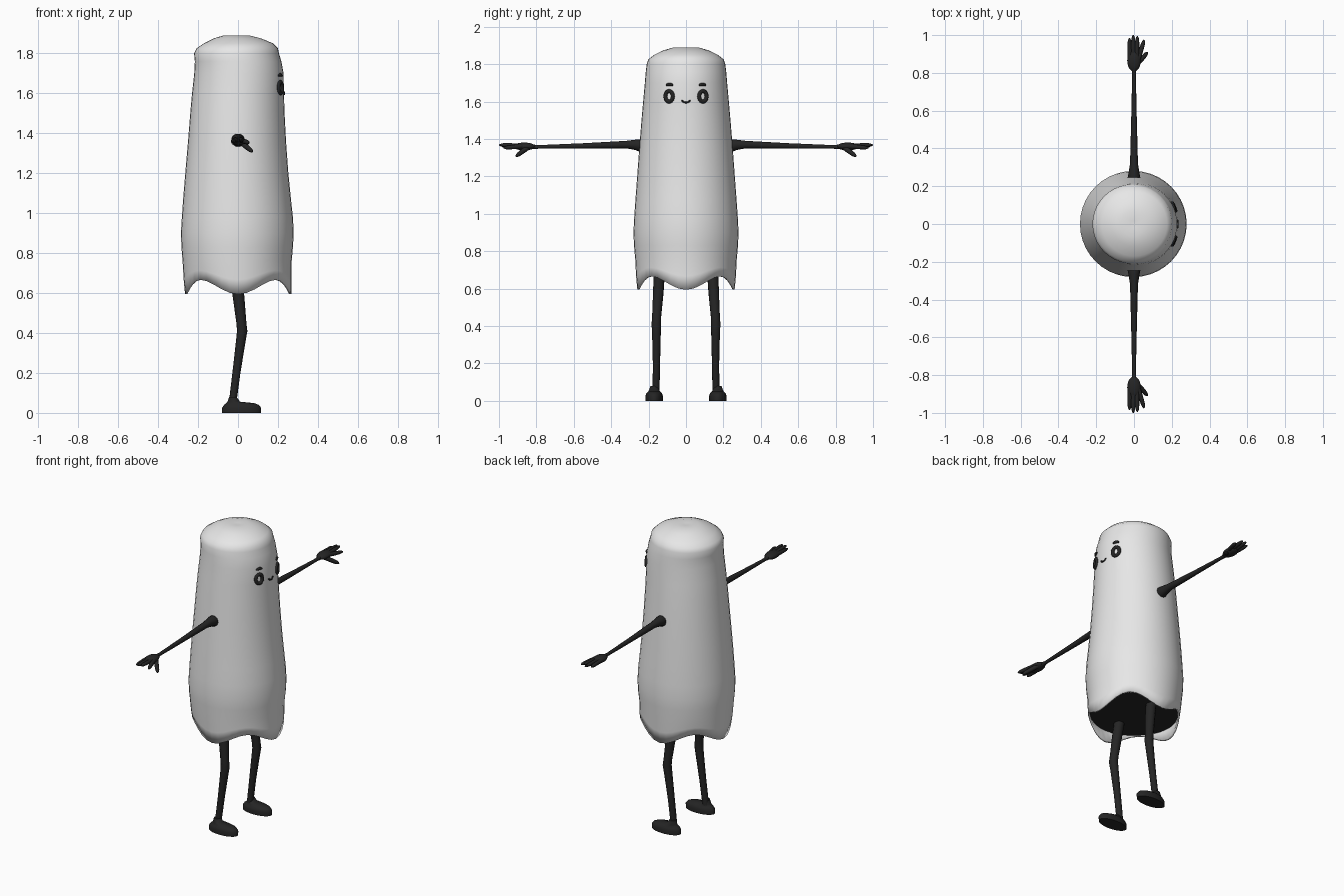
import bpy, bmesh, math
from mathutils import Vector

if "Cube" in bpy.data.objects:
    bpy.data.objects.remove(bpy.data.objects["Cube"])


def material(name, v):
    m = bpy.data.materials.new(name)
    m.diffuse_color = (v, v, v, 1)
    m.use_nodes = True
    m.node_tree.nodes["Principled BSDF"].inputs["Base Color"].default_value = m.diffuse_color
    return m


WHITE = material("sheet white", 0.8)
BLACK = material("soft black", 0.018)


def finish(ob, mat, angle=50):
    ob.data.materials.clear()
    ob.data.materials.append(mat)
    bpy.ops.object.select_all(action='DESELECT')
    ob.select_set(True)
    bpy.context.view_layer.objects.active = ob
    bpy.ops.object.shade_smooth_by_angle(angle=math.radians(angle))
    return ob


def loft(name, rings, mat, y=0, sides=32, cap_bottom=True, hem=None, angle=50):
    """Stack of oval rings (z, x min, x max, y radius), listed bottom to top."""
    bm = bmesh.new()
    rows = []
    for z, x0, x1, ry in rings:
        row = []
        for i in range(sides):
            a = math.tau * i / sides
            dz = hem(a, z) if hem else 0
            row.append(bm.verts.new(((x0 + x1) / 2 + (x1 - x0) / 2 * math.cos(a),
                                     y + ry * math.sin(a), z + dz)))
        rows.append(row)
    for lo, hi in zip(rows, rows[1:]):
        for i in range(sides):
            j = (i + 1) % sides
            bm.faces.new((lo[i], lo[j], hi[j], hi[i]))
    bm.faces.new(rows[-1])
    if cap_bottom:
        bm.faces.new(rows[0][::-1])
    me = bpy.data.meshes.new(name)
    bm.to_mesh(me)
    bm.free()
    ob = bpy.data.objects.new(name, me)
    bpy.context.collection.objects.link(ob)
    return finish(ob, mat, angle)


def tube(name, points, mat, closed=False):
    """Round tube through points (x, y, z, radius)."""
    cu = bpy.data.curves.new(name, 'CURVE')
    cu.dimensions = '3D'
    cu.bevel_depth = 1
    cu.bevel_resolution = 3
    cu.use_fill_caps = True
    sp = cu.splines.new('POLY')
    sp.points.add(len(points) - 1)
    for p, (x, y, z, r) in zip(sp.points, points):
        p.co = (x, y, z, 1)
        p.radius = r
    sp.use_cyclic_u = closed
    ob = bpy.data.objects.new(name, cu)
    bpy.context.collection.objects.link(ob)
    bpy.ops.object.select_all(action='DESELECT')
    ob.select_set(True)
    bpy.context.view_layer.objects.active = ob
    bpy.ops.object.convert(target='MESH')
    return finish(bpy.context.view_layer.objects.active, mat)


def finger(name, a, b, r, mat):
    """Tapered tube with rounded tip."""
    a, b = Vector(a), Vector(b)
    steps = ((0, 1), (0.5, 1), (0.8, 0.88), (0.93, 0.6), (1, 0.2))
    return tube(name, [(*a.lerp(b, t), r * s) for t, s in steps], mat)


# Draped sheet body with a four-lobed hem
BODY = [(0.63, -0.265, 0.268, 0.26), (0.69, -0.272, 0.268, 0.267),
        (0.76, -0.277, 0.268, 0.271), (0.83, -0.283, 0.275, 0.278),
        (0.90, -0.286, 0.279, 0.281), (0.98, -0.281, 0.275, 0.277),
        (1.08, -0.274, 0.264, 0.27), (1.20, -0.264, 0.252, 0.261),
        (1.35, -0.251, 0.241, 0.25), (1.50, -0.239, 0.233, 0.238),
        (1.60, -0.230, 0.230, 0.229), (1.70, -0.219, 0.228, 0.220),
        (1.76, -0.216, 0.217, 0.215), (1.80, -0.220, 0.205, 0.210),
        (1.825, -0.207, 0.200, 0.202), (1.85, -0.170, 0.175, 0.170),
        (1.875, -0.120, 0.115, 0.118), (1.89, -0.070, 0.055, 0.065),
        (1.886, -0.020, 0.015, 0.018)]


def wave(a, z):
    return -0.036 * math.cos(4 * a) * max(0, (0.8 - z) / 0.17)


body = loft("sheet_body", BODY, WHITE, sides=40, cap_bottom=False, hem=wave, angle=70)
shell = body.modifiers.new("thickness", 'SOLIDIFY')
shell.thickness = 0.012
shell.offset = -1

# Dark filling seen through the hem opening
loft("inner_filling", [(0.668, -0.262, 0.259, 0.258), (0.69, -0.262, 0.259, 0.258)],
     BLACK, sides=40)


def front_x(y, z):
    """Front surface of the sheet at a given side offset and height."""
    for (z0, a0, b0, r0), (z1, a1, b1, r1) in zip(BODY, BODY[1:]):
        if z0 <= z <= z1:
            t = (z - z0) / (z1 - z0)
            a, b, r = a0 + (a1 - a0) * t, b0 + (b1 - b0) * t, r0 + (r1 - r0) * t
            return (a + b) / 2 + (b - a) / 2 * math.sqrt(1 - (y / r) ** 2)


def on_face(y, z, r):
    return (front_x(y, z) + 0.001, y, z, r)


# Smile
tube("mouth", [on_face(0.02 * math.cos(a), 1.608 - 0.013 * math.sin(a), 0.0045)
               for a in [math.pi * i / 10 for i in range(11)]], BLACK)

for side, s in (("left", 1), ("right", -1)):
    # Ring eye and brow
    tube(side + "_eye", [on_face(s * 0.09 + 0.020 * math.cos(a), 1.628 + 0.028 * math.sin(a), 0.0105)
                         for a in [math.tau * i / 24 for i in range(24)]], BLACK, closed=True)
    tube(side + "_brow", [on_face(s * 0.088 + 0.018 * t, 1.692 - 0.005 * t * t,
                                  0.004 + 0.005 * (1 - t * t))
                          for t in (-1, -0.6, -0.2, 0.2, 0.6, 1)], BLACK)

    # Arm
    tube(side + "_arm", [(0, s * y, z, r) for y, z, r in (
        (0.22, 1.362, 0.030), (0.245, 1.365, 0.034), (0.27, 1.369, 0.029),
        (0.32, 1.370, 0.021), (0.55, 1.363, 0.015), (0.78, 1.358, 0.010),
        (0.81, 1.358, 0.012), (0.84, 1.36, 0.018))], BLACK)

    # Hand: palm, three fingers together, one apart and a thumb
    bpy.ops.mesh.primitive_uv_sphere_add(segments=20, ring_count=12, radius=1,
                                         location=(0.0, s * 0.865, 1.36))
    palm = bpy.context.object
    palm.name = side + "_palm"
    palm.scale = (0.036, 0.058, 0.021)
    finish(palm, BLACK)
    for i, (x0, x1, y1, z1) in enumerate(((-0.022, -0.024, 0.985, 1.360),
                                          (-0.004, -0.004, 1.0, 1.368),
                                          (0.014, 0.018, 0.995, 1.370),
                                          (0.022, 0.054, 0.975, 1.352))):
        finger(f"{side}_finger_{i + 1}", (x0, s * 0.87, 1.362), (x1, s * y1, z1), 0.012, BLACK)
    finger(side + "_thumb", (0.01, s * 0.84, 1.358), (0.073, s * 0.91, 1.307), 0.013, BLACK)

    # Leg with a slightly bent knee
    tube(side + "_leg", [(-0.012, s * 0.142, 0.70, 0.031), (0.003, s * 0.148, 0.58, 0.029),
                         (0.017, s * 0.157, 0.45, 0.025), (0.021, s * 0.159, 0.41, 0.026),
                         (0.014, s * 0.158, 0.36, 0.024), (-0.008, s * 0.158, 0.20, 0.020),
                         (-0.027, s * 0.160, 0.05, 0.019)], BLACK)

    # Foot, toe pointing to the face side
    loft(side + "_foot", [(0.0, -0.080, 0.115, 0.046), (0.025, -0.080, 0.116, 0.047),
                          (0.040, -0.070, 0.105, 0.042), (0.049, -0.058, 0.080, 0.033),
                          (0.056, -0.052, 0.010, 0.028), (0.080, -0.045, -0.007, 0.020)],
         BLACK, y=s * 0.170, sides=24)
